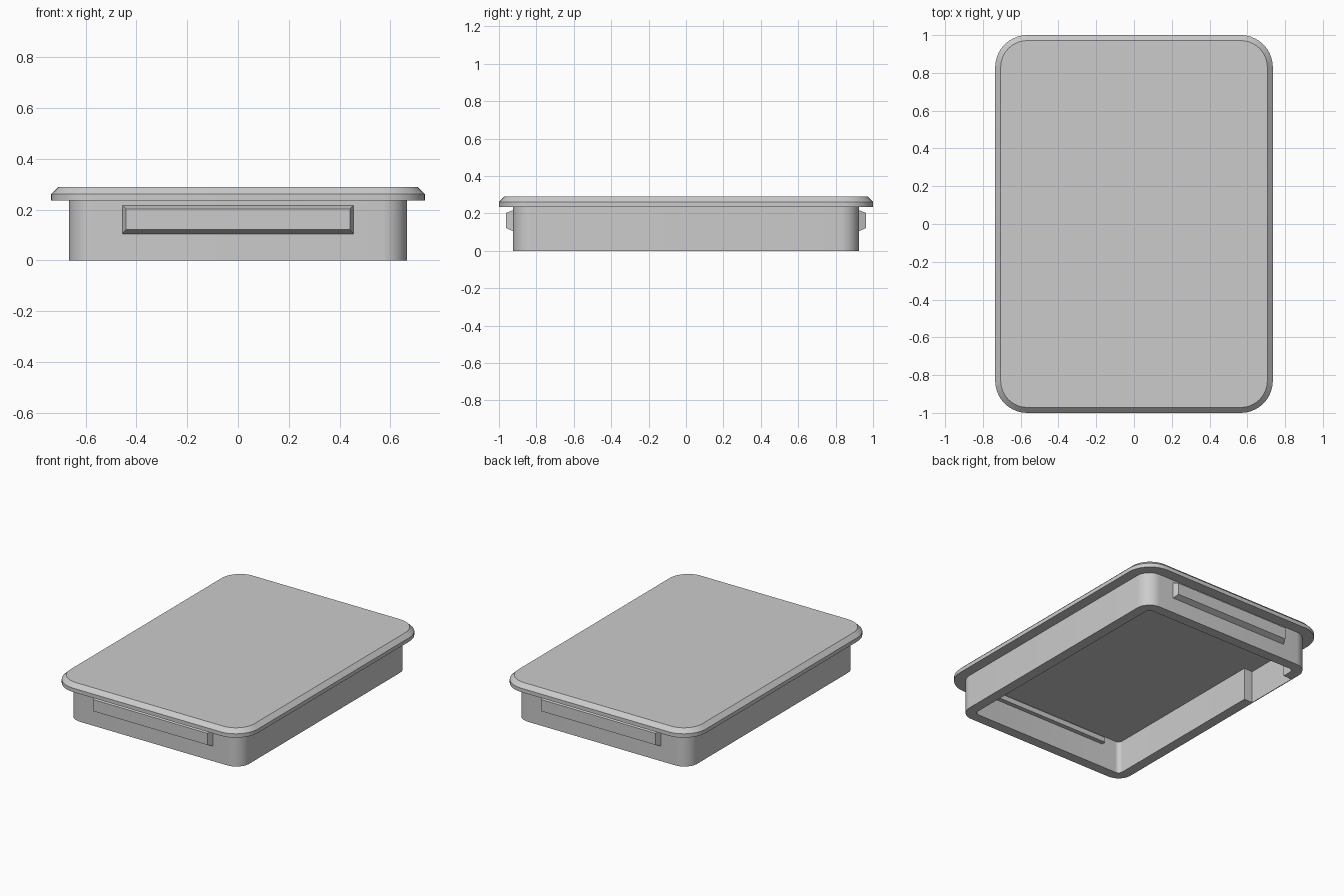
import bpy, bmesh, math

cube = bpy.data.objects.get("Cube")
if cube:
    bpy.data.objects.remove(cube, do_unlink=True)

# Single grey plastic
grey = bpy.data.materials.new("grey_plastic")
grey.use_nodes = True
colour = (0.6, 0.6, 0.6, 1)
grey.diffuse_color = colour
grey.node_tree.nodes["Principled BSDF"].inputs["Base Color"].default_value = colour


def outline(hx, hy, r, z, steps=10):
    """Rounded rectangle as a list of points."""
    pts = []
    for q, (sx, sy) in enumerate([(1, 1), (-1, 1), (-1, -1), (1, -1)]):
        for i in range(steps + 1):
            a = math.pi / 2 * (q + i / steps)
            pts.append((sx * (hx - r) + r * math.cos(a),
                        sy * (hy - r) + r * math.sin(a), z))
    return pts


def stack(name, loops, smooth=True):
    """Skin consecutive outlines and cap both ends."""
    bm = bmesh.new()
    rings = [[bm.verts.new(p) for p in loop] for loop in loops]
    for a, b in zip(rings, rings[1:]):
        n = len(a)
        for i in range(n):
            j = (i + 1) % n
            bm.faces.new((a[i], a[j], b[j], b[i]))
    bm.faces.new(rings[0])
    bm.faces.new(rings[-1])
    bmesh.ops.recalc_face_normals(bm, faces=bm.faces)
    mesh = bpy.data.meshes.new(name)
    bm.to_mesh(mesh)
    bm.free()
    mesh.materials.append(grey)
    obj = bpy.data.objects.new(name, mesh)
    bpy.context.collection.objects.link(obj)
    if smooth:
        bpy.ops.object.select_all(action='DESELECT')
        obj.select_set(True)
        bpy.context.view_layer.objects.active = obj
        bpy.ops.object.shade_smooth_by_angle(angle=math.radians(30))
    return obj


def box(name, x0, x1, y0, y1, z0, z1):
    loops = [[(x0, y0, z), (x1, y0, z), (x1, y1, z), (x0, y1, z)] for z in (z0, z1)]
    return stack(name, loops, smooth=False)


# Cover plate with a chamfered upper edge
stack("cover_plate", [
    outline(0.735, 1.0, 0.17, 0.235),
    outline(0.735, 1.0, 0.17, 0.262),
    outline(0.706, 0.971, 0.141, 0.29)])

# Hollow skirt, open underneath
skirt = stack("skirt", [
    outline(0.665, 0.925, 0.1, 0.24),
    outline(0.665, 0.925, 0.1, 0),
    outline(0.595, 0.855, 0.03, 0),
    outline(0.595, 0.855, 0.03, 0.225)])

# Recess inside one long wall, leaving a thin outer skin
cutter = box("recess_cutter", -0.66, -0.5, 0.375, 0.76, -0.1, 0.225)
cutter.hide_render = True
cutter.hide_viewport = True
cut = skirt.modifiers.new("recess", 'BOOLEAN')
cut.operation = 'DIFFERENCE'
cut.solver = 'EXACT'
cut.object = cutter

# Bevelled clip outside and thin ledge inside each end wall
for side, s in (("front", -1), ("back", 1)):
    loops = []
    for y, hx, z0, z1 in ((0.9, 0.455, 0.105, 0.217), (0.925, 0.455, 0.105, 0.217),
                          (0.962, 0.44, 0.122, 0.203)):
        loops.append([(-hx, s * y, z0), (hx, s * y, z0), (hx, s * y, z1), (-hx, s * y, z1)])
    stack(side + "_clip", loops, smooth=False)
    ya, yb = sorted((s * 0.825, s * 0.87))
    box(side + "_inner_ledge", -0.455, 0.455, ya, yb, 0.165, 0.2)
